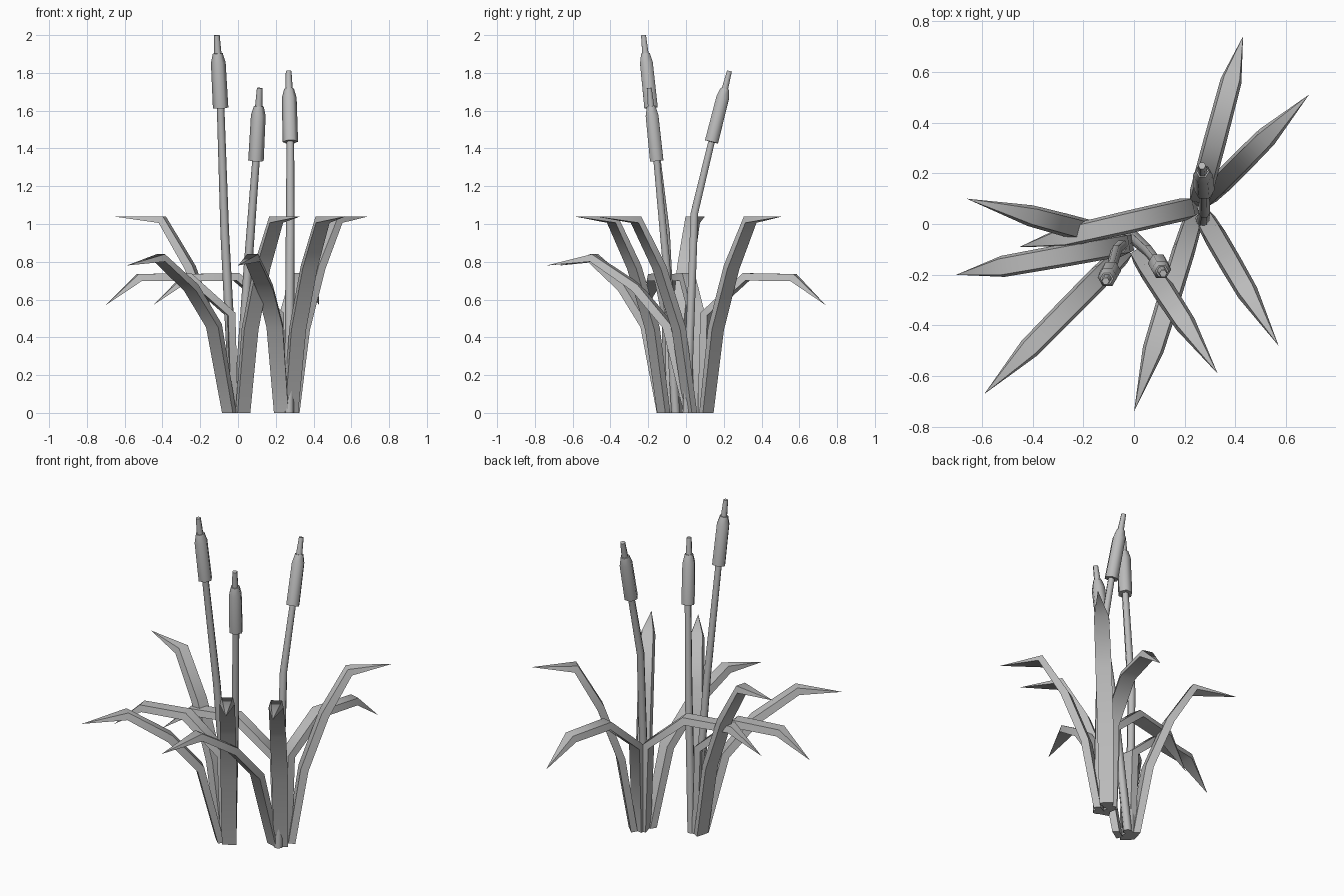
import bpy, bmesh, math
from mathutils import Vector

cube = bpy.data.objects.get("Cube")
if cube:
    bpy.data.objects.remove(cube, do_unlink=True)

grey = bpy.data.materials.new("plain_grey")
grey.use_nodes = True
grey.diffuse_color = (0.5, 0.5, 0.5, 1)
grey.node_tree.nodes["Principled BSDF"].inputs["Base Color"].default_value = (0.5, 0.5, 0.5, 1)


def loft(name, rings, angle):
    """Skin a list of closed rings, cap both ends, merge collapsed points."""
    bm = bmesh.new()
    loops = [[bm.verts.new(p) for p in ring] for ring in rings]
    for a, b in zip(loops, loops[1:]):
        for i in range(len(a)):
            j = (i + 1) % len(a)
            bm.faces.new((a[i], a[j], b[j], b[i]))
    bm.faces.new(loops[0])
    bm.faces.new(loops[-1])
    bmesh.ops.remove_doubles(bm, verts=bm.verts, dist=0.0005)
    bmesh.ops.recalc_face_normals(bm, faces=bm.faces)
    mesh = bpy.data.meshes.new(name)
    bm.to_mesh(mesh)
    bm.free()
    mesh.materials.append(grey)
    obj = bpy.data.objects.new(name, mesh)
    bpy.context.collection.objects.link(obj)
    bpy.ops.object.select_all(action="DESELECT")
    obj.select_set(True)
    bpy.context.view_layer.objects.active = obj
    bpy.ops.object.shade_smooth_by_angle(angle=math.radians(angle))


def leaf(name, root, tip, profile):
    """Thick blade: narrower upper face, wider flat underside, pointed end."""
    root = Vector((*root, 0))
    out = Vector((*tip, 0)) - root
    scale = out.length / profile[-1][0]
    out.normalize()
    side = Vector((-out.y, out.x, 0))
    path = [root + out * r * scale + Vector((0, 0, z)) for r, z in profile]
    widths = (0.04, 0.045, 0.045, 0.042, 0)
    rings = []
    for i, (p, w) in enumerate(zip(path, widths)):
        along = (path[min(i + 1, 4)] - path[max(i - 1, 0)]).normalized()
        under = side.cross(along)
        if i == 0:
            under = out.copy()
        elif under.z > 0:
            under = -under
        upper, lower = side * w * 0.75, side * w
        q = p + under * w * 0.95
        rings.append([p + upper, p - upper, q - lower, q + lower])
    loft(name, rings, 62)


def tube(name, points, radii, sides=6):
    """Round tube through points, one radius per point."""
    rings = []
    for i, (p, r) in enumerate(zip(points, radii)):
        along = points[min(i + 1, len(points) - 1)] - points[max(i - 1, 0)]
        u = Vector((0, 1, 0)).cross(along).normalized()
        v = along.cross(u).normalized()
        if i == 0 and p.z == 0:
            u, v = Vector((1, 0, 0)), Vector((0, 1, 0))
        turns = [math.tau * k / sides for k in range(sides)]
        rings.append([p + (u * math.cos(t) + v * math.sin(t)) * r for t in turns])
    loft(name, rings, 62)


# Leaf profiles: distance from the clump centre, height
TALL = [(0.03, 0), (0.10, 0.45), (0.22, 0.78), (0.37, 1.04), (0.63, 1.04)]
ARCHED = [(0.035, 0), (0.15, 0.47), (0.33, 0.68), (0.58, 0.84), (0.84, 0.78)]
DROOPING = [(0.0, 0), (0.015, 0.53), (0.25, 0.74), (0.53, 0.735), (0.70, 0.57)]

# Two clumps of leaves
clumps = {
    "left": ((0.25, 0.07), [
        ("tall", TALL, (0.69, 0.51)), ("tall", TALL, (0.57, -0.48)),
        ("arched", ARCHED, (0.0, -0.74)),
        ("drooping", DROOPING, (0.43, 0.74)), ("drooping", DROOPING, (-0.45, -0.09))]),
    "right": ((-0.005, -0.075), [
        ("tall", TALL, (0.33, -0.59)), ("tall", TALL, (-0.66, 0.10)),
        ("arched", ARCHED, (-0.59, -0.67)),
        ("drooping", DROOPING, (-0.70, -0.20))]),
}
for clump, (root, leaves) in clumps.items():
    for n, (kind, profile, tip) in enumerate(leaves, 1):
        leaf(f"{clump}_{kind}_leaf_{n}", root, tip, profile)

# Stems: base, bend, head bottom, spike tip
stems = {
    "tall": [(-0.02, -0.06, 0), (-0.07, -0.105, 0.95), (-0.092, -0.185, 1.615), (-0.112, -0.225, 2.0)],
    "short": [(0.0, -0.055, 0), (0.055, -0.105, 0.8), (0.095, -0.155, 1.335), (0.115, -0.195, 1.72)],
    "bent": [(0.27, 0.005, 0), (0.277, 0.045, 1.06), (0.277, 0.135, 1.435), (0.268, 0.23, 1.81)],
}
for name, coords in stems.items():
    base, bend, neck, tip = map(Vector, coords)
    tube(name + "_stem", [base, bend, neck], (0.026, 0.023, 0.02))
    # Seed head with tapered shoulder and thin spike
    head = [neck.lerp(tip, t) for t in (0, 0.62, 0.75)]
    tube(name + "_seed_head", head, (0.041, 0.039, 0.026))
    tube(name + "_spike", [neck.lerp(tip, 0.72), tip], (0.02, 0.015))
